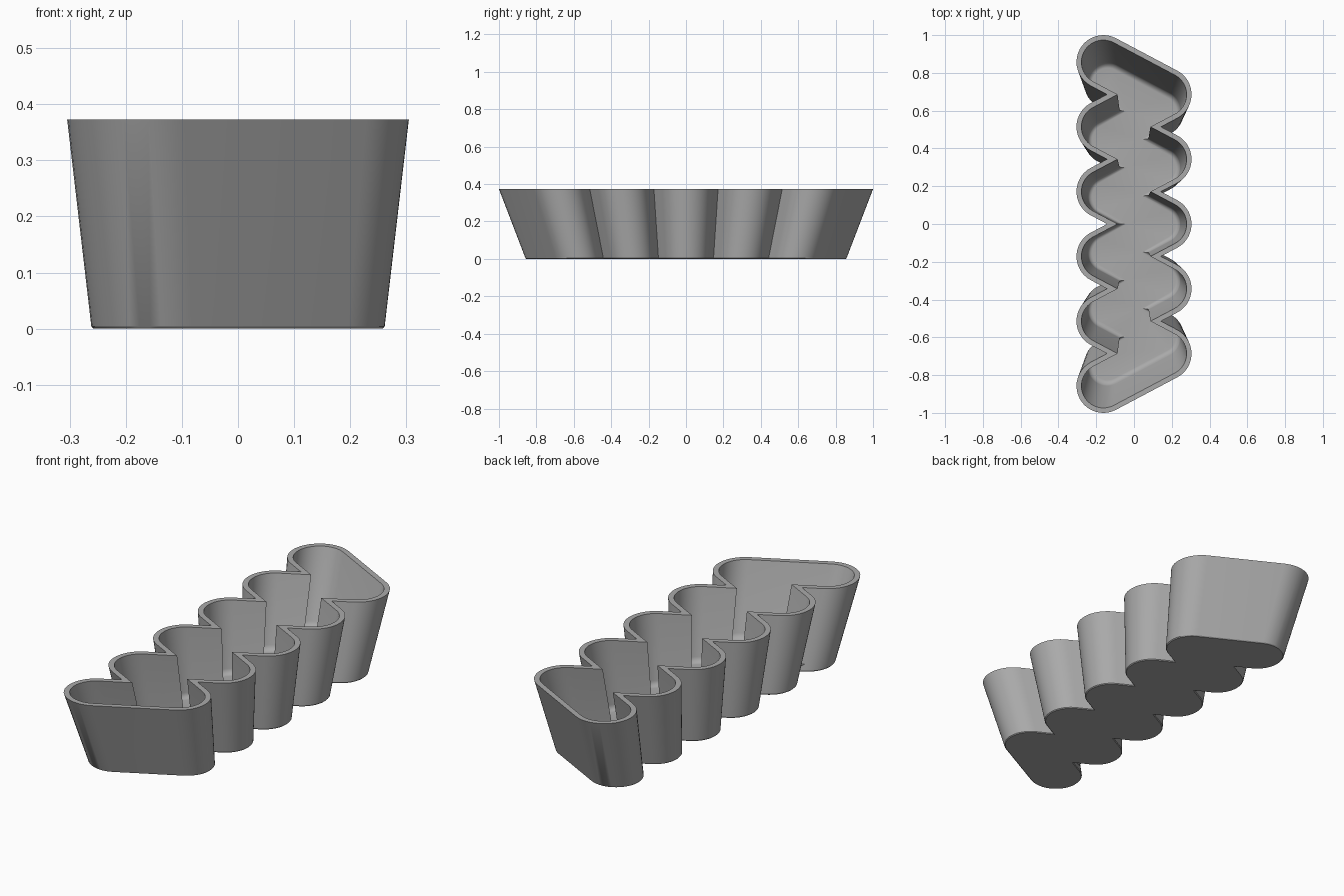
import bpy, bmesh, math

cube = bpy.data.objects.get("Cube")
if cube:
    bpy.data.objects.remove(cube, do_unlink=True)

HEIGHT, BASE_SCALE = 0.373, 0.857
RADIUS, LOBE_X, HALF_PITCH = 0.1425, 0.162, 0.1715
WALL, FLOOR, FILLET, EDGE = 0.026, 0.035, 0.025, 0.004
ARC_STEPS, FILLET_STEPS = 20, 6
SLOPE = math.atan2(HALF_PITCH, 2 * LOBE_X)   # tilt of the straight flanks


def outline(inset, z):
    """Scalloped outline, inset by a wall distance and tapered by height."""
    r = RADIUS - inset
    notch = LOBE_X - (HALF_PITCH * math.cos(SLOPE) - r) / math.sin(SLOPE)
    lean = math.pi / 2 - SLOPE
    points = []

    def side(sign, count):
        # sign -1: left column going down, +1: right column going up
        for i in range(count):
            y = sign * (2 * i - count + 1) * HALF_PITCH
            start, end = -lean, lean
            if sign < 0:
                start, end = math.pi - lean, math.pi + lean
                if i == 0:
                    start = lean
                if i == count - 1:
                    end = 2 * math.pi - lean
            for k in range(ARC_STEPS + 1):
                a = start + (end - start) * k / ARC_STEPS
                points.append((sign * LOBE_X + r * math.cos(a), y + r * math.sin(a)))
            if i < count - 1:
                points.append((sign * notch, y + sign * HALF_PITCH))

    side(-1, 6)
    side(1, 5)
    s = BASE_SCALE + (1 - BASE_SCALE) * z / HEIGHT
    return [(x * s, y * s, z) for x, y in points]


# Rings from the underside, up the outside, over the rim and down to the floor
levels = [(EDGE, 0), (0, EDGE), (0, HEIGHT), (WALL, HEIGHT)]
for k in range(FILLET_STEPS + 1):
    a = math.pi / 2 * k / FILLET_STEPS
    levels.append((WALL + FILLET * (1 - math.cos(a)),
                   FLOOR + FILLET * (1 - math.sin(a))))

bm = bmesh.new()
rings = [[bm.verts.new(p) for p in outline(d, z)] for d, z in levels]
for low, high in zip(rings, rings[1:]):
    n = len(low)
    for i in range(n):
        j = (i + 1) % n
        bm.faces.new((low[i], low[j], high[j], high[i]))
caps = [bm.faces.new(rings[0][::-1]), bm.faces.new(rings[-1])]
bmesh.ops.triangulate(bm, faces=caps)
bmesh.ops.recalc_face_normals(bm, faces=bm.faces)

mesh = bpy.data.meshes.new("scalloped_tray")
bm.to_mesh(mesh)
bm.free()
tray = bpy.data.objects.new("scalloped_tray", mesh)
bpy.context.collection.objects.link(tray)

# Plain grey finish
grey = bpy.data.materials.new("plain grey")
grey.use_nodes = True
colour = (0.4, 0.4, 0.4, 1)
grey.diffuse_color = colour
grey.node_tree.nodes["Principled BSDF"].inputs["Base Color"].default_value = colour
mesh.materials.append(grey)

bpy.ops.object.select_all(action="DESELECT")
tray.select_set(True)
bpy.context.view_layer.objects.active = tray
bpy.ops.object.shade_smooth_by_angle(angle=math.radians(30))
